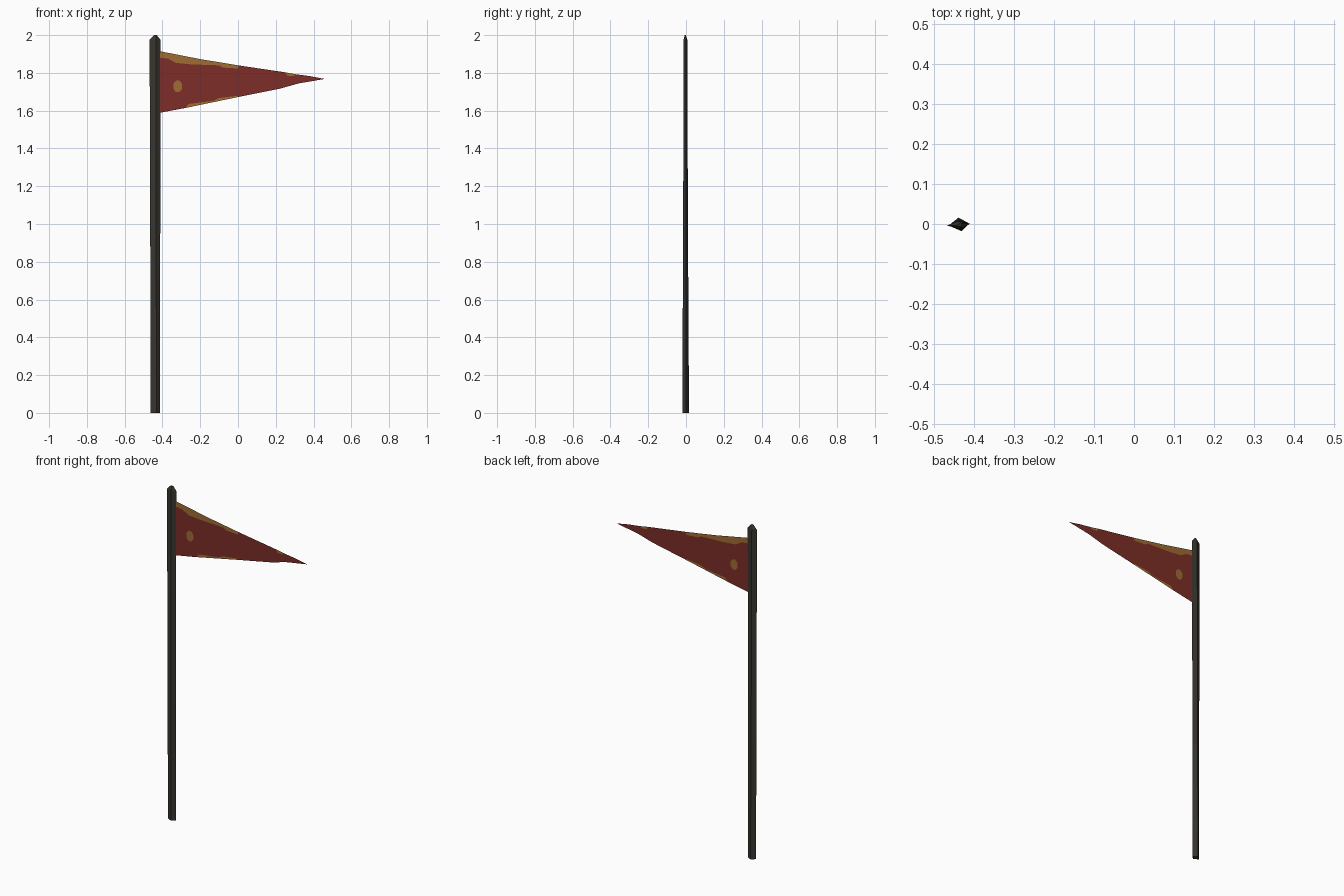
import bpy, bmesh, math
from mathutils import Vector

if "Cube" in bpy.data.objects:
    bpy.data.objects.remove(bpy.data.objects["Cube"])


def material(name, rgb):
    m = bpy.data.materials.new(name)
    m.diffuse_color = (*rgb, 1)
    m.use_nodes = True
    m.node_tree.nodes["Principled BSDF"].inputs["Base Color"].default_value = m.diffuse_color
    return m


RED = material("faded red", (0.205, 0.027, 0.020))
GOLD = material("dull gold", (0.35, 0.15, 0.034))
WOOD = material("dark wood", (0.040, 0.036, 0.028))


def finish(bm, name, mats):
    me = bpy.data.meshes.new(name)
    bm.to_mesh(me)
    bm.free()
    for m in mats:
        me.materials.append(m)
    ob = bpy.data.objects.new(name, me)
    bpy.context.collection.objects.link(ob)
    return ob


# Pole: uneven diamond section lofted upward, with a small pointed top
def pole(rings):
    bm = bmesh.new()
    loops = []
    for z, left, right, front, back in rings:
        mid = (left + right) / 2
        pts = [(left, -0.004), (mid + 0.005, front), (right, 0.001), (mid - 0.002, back)]
        loops.append([bm.verts.new((x, y, z)) for x, y in pts])
    for a, b in zip(loops, loops[1:]):
        for i in range(4):
            j = (i + 1) % 4
            bm.faces.new((a[i], a[j], b[j], b[i]))
    bm.faces.new(loops[0][::-1])
    bm.faces.new(loops[-1])
    bmesh.ops.recalc_face_normals(bm, faces=bm.faces)
    return finish(bm, "pole", [WOOD])


pole([(0.0, -0.462, -0.412, -0.018, 0.016),
      (0.7, -0.464, -0.412, -0.017, 0.012),
      (1.35, -0.466, -0.411, -0.014, 0.009),
      (1.975, -0.468, -0.410, -0.013, 0.007),
      (2.0, -0.445, -0.430, -0.007, -0.001)])

# Pennant: one thin sheet, gold trim cut into the red cloth
top_edge = [(-0.43, 1.917), (-0.41, 1.914), (-0.2, 1.873), (0.0, 1.840)]
top_inner = [(0.0, 1.823), (-0.08, 1.828), (-0.10, 1.840), (-0.25, 1.845),
             (-0.33, 1.853), (-0.37, 1.876), (-0.43, 1.882)]
low_edge = [(-0.28, 1.614), (-0.14, 1.643), (0.0, 1.672)]
low_inner = [(0.0, 1.679), (-0.10, 1.667), (-0.13, 1.652), (-0.26, 1.636)]
fleck_edge = [(0.25, 1.803), (0.304, 1.793)]
fleck_inner = [(0.298, 1.784), (0.262, 1.784)]
spot = [(-0.319 + 0.025 * math.cos(t * math.pi / 4 + 0.3),
         1.729 + 0.033 * math.sin(t * math.pi / 4 + 0.3)) for t in range(8)]
red = ([(-0.43, 1.586), low_edge[0]] + low_inner[::-1] + [low_edge[-1],
       (0.22, 1.716), (0.32, 1.744), (0.46, 1.768), (0.38, 1.783), fleck_edge[1]]
       + fleck_inner + [fleck_edge[0], top_edge[-1]] + top_inner)

bm = bmesh.new()


def region(loops, index):
    edges = []
    for loop in loops:
        vs = [bm.verts.new((x, 0, z)) for x, z in loop]
        edges += [bm.edges.new((vs[i - 1], vs[i])) for i in range(len(vs))]
    res = bmesh.ops.triangle_fill(bm, edges=edges, use_beauty=True, normal=Vector((0, -1, 0)))
    for f in res["geom"]:
        if isinstance(f, bmesh.types.BMFace):
            f.material_index = index


region([red, spot], 0)
for shape in (top_edge + top_inner, low_edge + low_inner,
              fleck_edge + fleck_inner, spot):
    region([shape], 1)
bmesh.ops.remove_doubles(bm, verts=bm.verts, dist=0.0005)
for f in bm.faces:
    f.normal_update()
    if f.normal.y > 0:
        f.normal_flip()
finish(bm, "pennant", [RED, GOLD])
